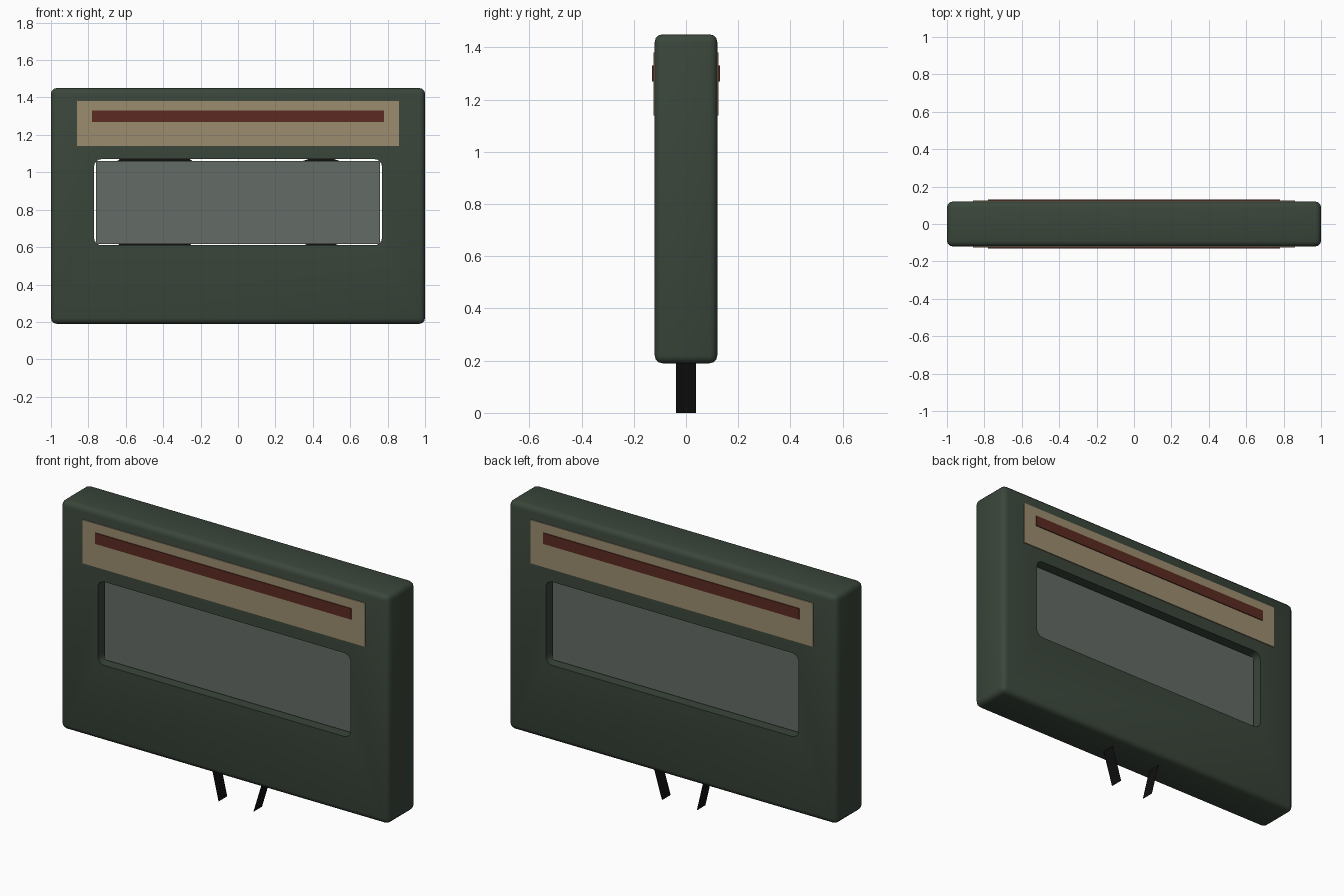
import bpy, bmesh, math
from mathutils import Matrix

if "Cube" in bpy.data.objects:
    bpy.data.objects.remove(bpy.data.objects["Cube"])


def material(name, rgb):
    m = bpy.data.materials.new(name)
    m.diffuse_color = (*rgb, 1)
    m.use_nodes = True
    m.node_tree.nodes["Principled BSDF"].inputs["Base Color"].default_value = m.diffuse_color
    return m


GREEN = material("dark green", (0.042, 0.061, 0.043))
TAN = material("tan paper", (0.33, 0.265, 0.16))
RED = material("brick red", (0.11, 0.024, 0.016))
GREY = material("grey window", (0.125, 0.145, 0.128))
BLACK = material("black tape", (0.005, 0.005, 0.005))


def finish(name, bm, mat):
    bmesh.ops.recalc_face_normals(bm, faces=bm.faces[:])
    me = bpy.data.meshes.new(name)
    bm.to_mesh(me)
    bm.free()
    me.materials.append(mat)
    ob = bpy.data.objects.new(name, me)
    bpy.context.collection.objects.link(ob)
    return ob


def box(name, x, y, z, mat, bevel=0.0, segments=3, only_y=False):
    """Box from (min, max) ranges; bevel all edges or only those along y."""
    bm = bmesh.new()
    bmesh.ops.create_cube(bm, size=1)
    for v in bm.verts:
        for i, r in enumerate((x, y, z)):
            v.co[i] = r[0] if v.co[i] < 0 else r[1]
    if bevel:
        edges = [e for e in bm.edges
                 if not only_y or abs(e.verts[0].co.y - e.verts[1].co.y) > 0.01]
        bmesh.ops.bevel(bm, geom=edges, offset=bevel, segments=segments,
                        profile=0.5, affect='EDGES')
    return finish(name, bm, mat)


def select(ob):
    bpy.ops.object.select_all(action='DESELECT')
    ob.select_set(True)
    bpy.context.view_layer.objects.active = ob


# cassette shell with a window cut right through it
shell = box("shell", (-1, 1), (-0.12, 0.12), (0.19, 1.45), GREEN, 0.03)
cutter = box("window_cutter", (-0.77, 0.77), (-0.3, 0.3), (0.61, 1.07),
             GREEN, 0.04, 4, True)
cut = shell.modifiers.new("window", 'BOOLEAN')
cut.operation, cut.object, cut.solver = 'DIFFERENCE', cutter, 'EXACT'
select(shell)
bpy.ops.object.modifier_apply(modifier=cut.name)
bpy.data.objects.remove(cutter)
bpy.ops.object.shade_smooth_by_angle(angle=math.radians(35))

# panes, labels and stripes on both faces
for side, s in (("front", -1), ("back", 1)):
    def span(a, b):
        return tuple(sorted((s * a, s * b)))
    box(side + "_window", (-0.76, 0.76), span(0.06, 0.075), (0.617, 1.06), GREY)
    box(side + "_label", (-0.86, 0.86), span(0.118, 0.125), (1.14, 1.38), TAN)
    box(side + "_stripe", (-0.78, 0.78), span(0.122, 0.13), (1.27, 1.33), RED)

# wound tape reels between the panes
for name, x, r in (("left_reel", -0.445, 0.298), ("right_reel", 0.445, 0.241)):
    bm = bmesh.new()
    bmesh.ops.create_cone(bm, cap_ends=True, segments=48, radius1=r, radius2=r,
                          depth=0.075, matrix=Matrix.Translation((x, 0, 0.84))
                          @ Matrix.Rotation(math.pi / 2, 4, 'X'))
    reel = finish(name, bm, BLACK)
    select(reel)
    bpy.ops.object.shade_smooth_by_angle(angle=math.radians(35))

# loose tape ends hanging from the bottom
for name, x0, x1 in (("left_tape_end", -0.092, -0.137),
                     ("right_tape_end", 0.12, 0.178)):
    bm = bmesh.new()
    top = x0 + (x1 - x0) * 0.24 / 0.19
    bm.faces.new([bm.verts.new(p) for p in (
        (x0, -0.0375, 0), (x0, 0.0375, 0), (top, 0.0375, 0.24), (top, -0.0375, 0.24))])
    finish(name, bm, BLACK)
